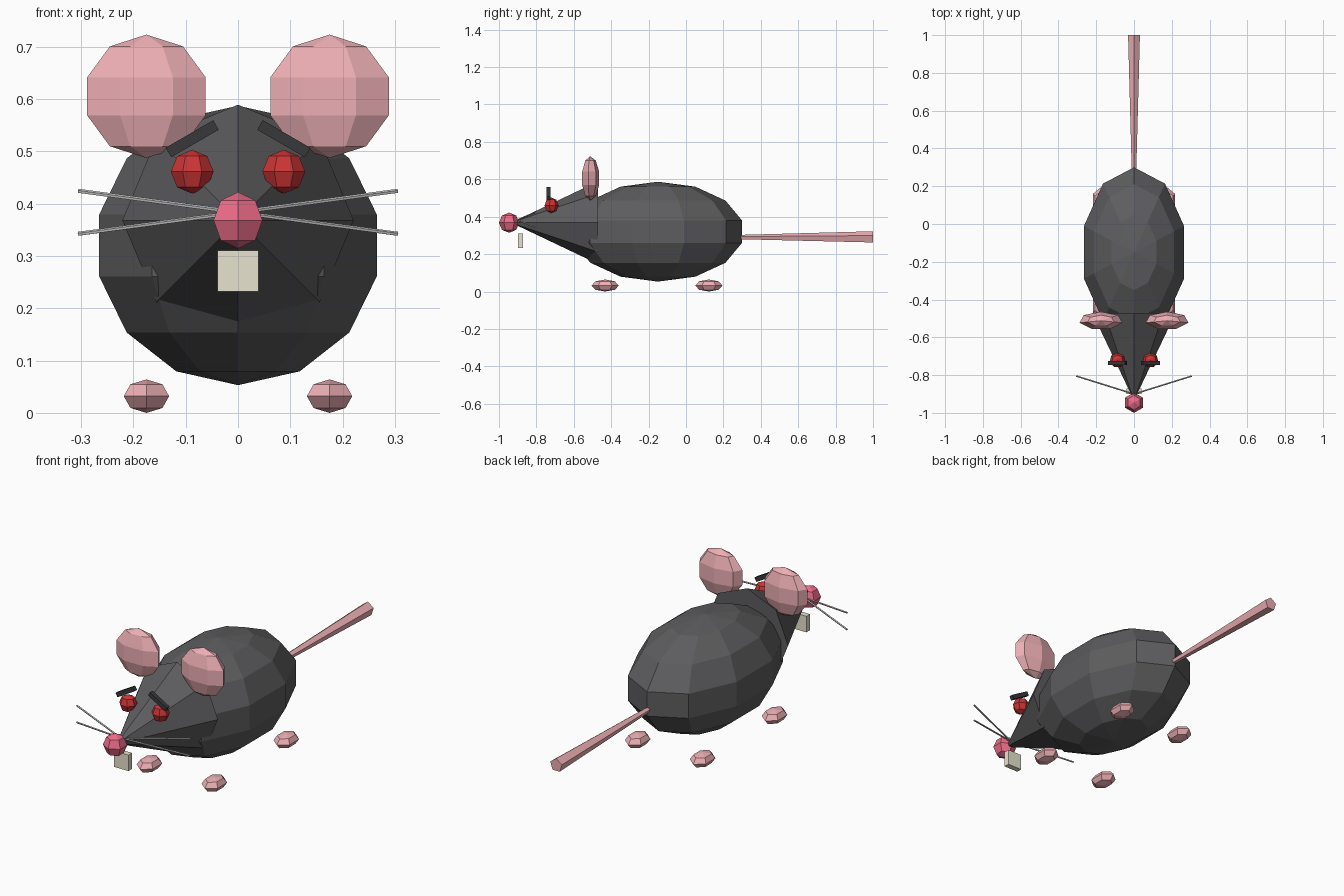
import bpy, bmesh
from math import radians
from mathutils import Matrix, Vector

if "Cube" in bpy.data.objects:
    bpy.data.objects.remove(bpy.data.objects["Cube"])


def material(name, rgb):
    m = bpy.data.materials.new(name)
    m.diffuse_color = (*rgb, 1)
    m.use_nodes = True
    m.node_tree.nodes["Principled BSDF"].inputs["Base Color"].default_value = m.diffuse_color
    return m


FUR = material("fur", (0.11, 0.11, 0.115))
BROW = material("brow", (0.04, 0.04, 0.045))
PINK = material("pink_skin", (0.85, 0.43, 0.46))
ROSE = material("nose_pink", (0.85, 0.15, 0.25))
RED = material("eye_red", (0.6, 0.035, 0.035))
IVORY = material("ivory", (0.8, 0.77, 0.62))


def finish(name, bm, mat):
    me = bpy.data.meshes.new(name)
    bm.to_mesh(me)
    bm.free()
    if mat:
        me.materials.append(mat)
    ob = bpy.data.objects.new(name, me)
    bpy.context.collection.objects.link(ob)
    return ob


def ball(name, loc, radii, segments, rings, mat):
    bm = bmesh.new()
    bmesh.ops.create_uvsphere(bm, u_segments=segments, v_segments=rings, radius=1,
                              matrix=Matrix.Translation(loc) @ Matrix.Diagonal((*radii, 1)))
    return finish(name, bm, mat)


def rod(name, a, b, r1, r2, segments, mat):
    a, b = Vector(a), Vector(b)
    d = b - a
    turn = d.to_track_quat('Z', 'Y').to_matrix().to_4x4()
    bm = bmesh.new()
    bmesh.ops.create_cone(bm, cap_ends=True, segments=segments, radius1=r1, radius2=r2,
                          depth=d.length, matrix=Matrix.Translation((a + b) / 2) @ turn)
    bmesh.ops.remove_doubles(bm, verts=bm.verts, dist=1e-5)
    return finish(name, bm, mat)


def box(name, loc, size, tilt, mat):
    bm = bmesh.new()
    bmesh.ops.create_cube(bm, size=1, matrix=Matrix.Translation(loc)
                          @ Matrix.Rotation(tilt, 4, 'Y') @ Matrix.Diagonal((*size, 1)))
    return finish(name, bm, mat)


# Body, head cone, nose, tooth, tail
ball("body", (0, -0.15, 0.32), (0.286, 0.4615, 0.267), 10, 7, FUR)
rod("head", (0, -0.47, 0.368), (0, -0.935, 0.368), 0.221, 0, 8, FUR)
ball("nose", (0, -0.946, 0.368), (0.054, 0.054, 0.054), 6, 4, ROSE)
box("tooth", (0, -0.885, 0.271), (0.078, 0.028, 0.078), 0, IVORY)
rod("tail", (0, 0.26, 0.29), (0, 1.0, 0.289), 0.012, 0.033, 5, PINK)

# Paired parts
for side, s in (("left", 1), ("right", -1)):
    ball(f"{side}_ear", (s * 0.175, -0.512, 0.605), (0.122, 0.05, 0.118), 7, 5, PINK)
    ball(f"{side}_eye", (s * 0.0875, -0.721, 0.461), (0.042, 0.039, 0.042), 7, 4, RED)
    box(f"{side}_brow", (s * 0.0875, -0.735, 0.524), (0.105, 0.021, 0.021), s * radians(30), BROW)
    for end, y in (("front", -0.432), ("back", 0.122)):
        ball(f"{side}_{end}_foot", (s * 0.175, y, 0.032), (0.05, 0.073, 0.032), 6, 4, PINK)
    for level, dz in (("upper", 0.041), ("lower", -0.041)):
        rod(f"{side}_{level}_whisker", (s * 0.02, -0.894, 0.383 + dz * 0.065),
            (s * 0.305, -0.805, 0.383 + dz), 0.0042, 0.0042, 5, None)
